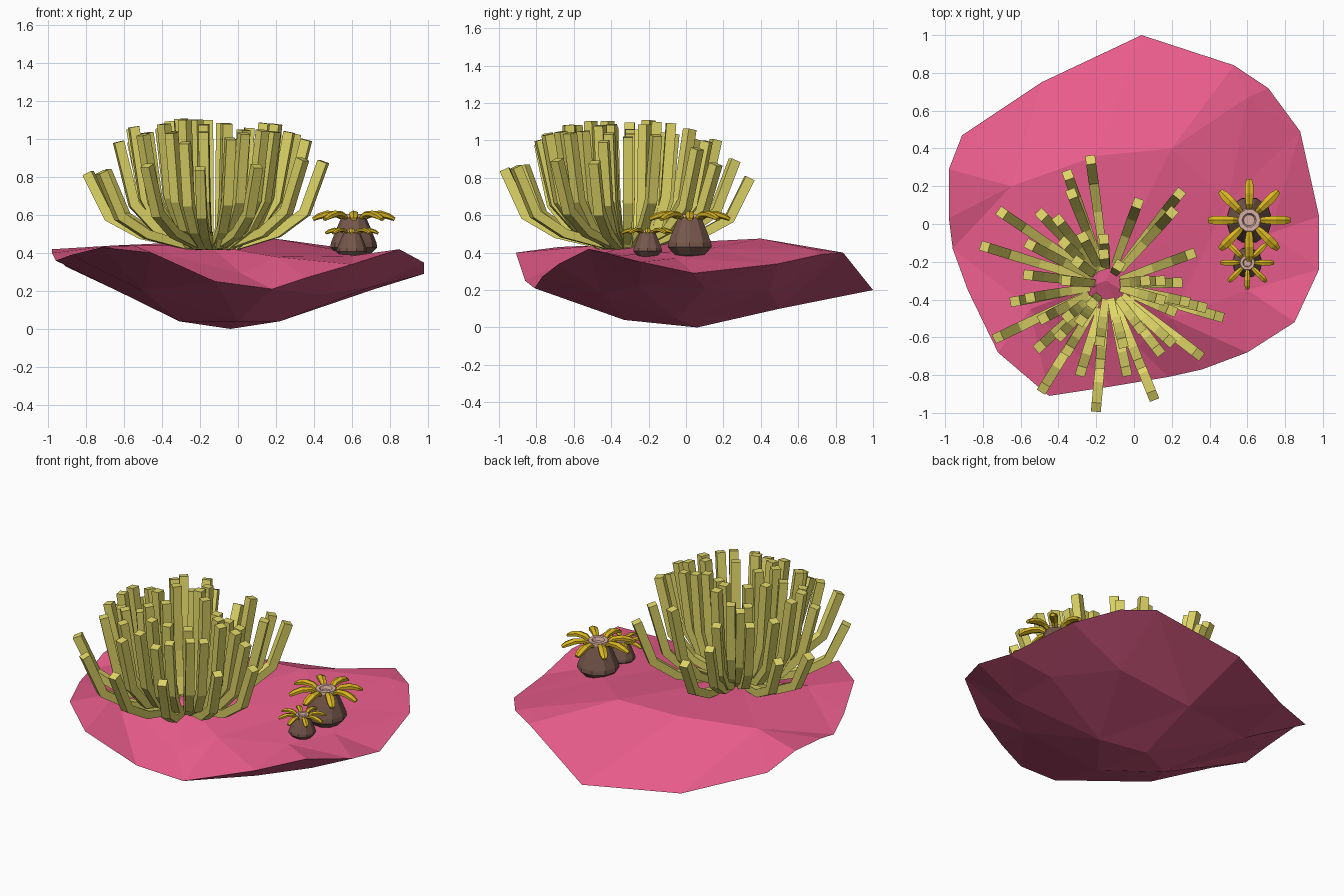
import bpy, bmesh, math, random
from mathutils import Vector
from mathutils.geometry import delaunay_2d_cdt

random.seed(4)
if "Cube" in bpy.data.objects:
    bpy.data.objects.remove(bpy.data.objects["Cube"])


def material(name, colour):
    mat = bpy.data.materials.new(name)
    mat.use_nodes = True
    mat.diffuse_color = (*colour, 1)
    mat.node_tree.nodes["Principled BSDF"].inputs["Base Color"].default_value = (*colour, 1)
    return mat


pink = material("rock pink", (.81, .107, .26))
maroon = material("underside maroon", (.57, .085, .19))
olive = material("coral yellow green", (.74, .67, .135))
brown = material("polyp brown", (.18, .095, .072))
gold = material("tentacle gold", (.7, .47, .015))
blush = material("mouth blush", (.68, .42, .36))


def finish(bm, name, *mats):
    """Turn a bmesh into a flat shaded object."""
    mesh = bpy.data.meshes.new(name)
    bm.to_mesh(mesh)
    bm.free()
    for mat in mats:
        mesh.materials.append(mat)
    obj = bpy.data.objects.new(name, mesh)
    bpy.context.collection.objects.link(obj)
    return obj


def sweep(bm, path, sizes, side, sides):
    """Sweep a regular section (half width, half thickness) along a path."""
    rings = []
    for i, point in enumerate(path):
        tangent = (path[min(i + 1, len(path) - 1)] - path[max(i - 1, 0)]).normalized()
        normal = side.cross(tangent).normalized()
        ring = []
        for k in range(sides):
            a = math.tau * (k + .5) / sides
            offset = side * math.cos(a) * sizes[i][0] + normal * math.sin(a) * sizes[i][1]
            ring.append(bm.verts.new(point + offset))
        rings.append(ring)
    for low, high in zip(rings, rings[1:]):
        for k in range(sides):
            j = (k + 1) % sides
            bm.faces.new((low[k], low[j], high[j], high[k]))
    bm.faces.new(rings[0][::-1])
    bm.faces.new(rings[-1])


# Rock: a shared rim, with a faceted top and a faceted underside
rim = [(.04, 1, .2), (.53, .84, .4), (.71, .72, .39), (.88, .49, .34), (.98, .04, .29),
       (.98, -.24, .35), (.85, -.52, .42), (.6, -.68, .34), (.36, -.77, .27),
       (.18, -.81, .21), (-.12, -.86, .25), (-.45, -.91, .4), (-.72, -.68, .43),
       (-.88, -.35, .39), (-.96, -.13, .36), (-.98, .03, .4), (-.98, .29, .42),
       (-.91, .47, .33), (-.49, .75, .19)]
top = [(.2, .4, .475), (-.15, -.3, .44), (-.65, .2, .44), (.72, -.05, .37), (.5, .12, .42),
       (.6, .67, .42), (-.2, .36, .46), (-.55, -.45, .44), (.2, -.5, .38),
       (.02, -.65, .29), (.6, -.35, .385)]
bottom = [(-.04, .06, 0), (.22, -.05, .04), (-.31, -.1, .04), (0, -.33, .04), (0, .5, .1),
          (.72, .1, .21), (.7, -.25, .22), (-.5, -.45, .2), (.45, -.45, .18),
          (-.55, .35, .16), (.48, .45, .19)]

bm = bmesh.new()
rim_verts = [bm.verts.new(p) for p in rim]
for index, inner in enumerate((top, bottom)):
    verts = rim_verts + [bm.verts.new(p) for p in inner]
    flat = [v.co.xy for v in verts]
    _, _, faces, origin, _, _ = delaunay_2d_cdt(flat, [], [list(range(len(rim)))], 1, 1e-5)
    for face in faces:
        bm.faces.new([verts[origin[i][0]] for i in face]).material_index = index
bmesh.ops.recalc_face_normals(bm, faces=bm.faces)
finish(bm, "rock", pink, maroon)

# Coral: square branches that spread from a small ring and turn upwards
tips = [(-.7, .06), (-.79, -.12), (-.35, .26), (-.23, .34), (-.33, .16), (-.49, .05),
        (-.4, .02), (-.55, -.11), (-.37, -.1), (-.56, -.27), (-.63, -.41), (-.72, -.6),
        (-.55, -.39), (-.48, -.5), (-.5, -.65), (-.39, -.59), (-.35, -.49), (-.48, -.87),
        (-.35, -.67), (-.28, -.78), (-.2, -.97), (-.18, -.74), (-.18, -.62), (-.28, -.51),
        (-.04, -.78), (.1, -.91), (.03, -.74), (-.06, -.63), (.13, -.67), (.19, -.62),
        (.03, -.55), (.34, -.69), (.2, -.46), (.14, -.4), (.45, -.49), (.36, -.44),
        (.27, -.41), (.06, -.3), (.14, -.3), (.23, -.31), (.3, -.16), (.24, .16),
        (.2, .06), (.02, .11), (-.16, -.08), (-.16, -.16), (-.27, -.07), (-.3, -.2),
        (-.36, -.3), (-.08, -.22), (-.22, -.42)]
centre = Vector((-.14, -.32, 0))
ground = .435
bm = bmesh.new()
for x, y in tips:
    reach = Vector((x, y, 0)) - centre
    r = reach.length
    out = reach.normalized()
    start = min(random.uniform(.08, .15), r * .7)
    height = 1.11 - 1.3 * r ** 4 - ground - random.uniform(0, .07)
    path = []
    for spread, rise in ((0, 0), (.48, .16), (.79, .4), (1, 1)):
        path.append(centre + out * (start + (r - start) * spread)
                    + Vector((0, 0, ground + height * rise)))
    side = Vector((-out.y, out.x, 0))
    sweep(bm, path, [(.028, .028), (.034, .034), (.037, .037), (.037, .037)], side, 4)
bmesh.ops.recalc_face_normals(bm, faces=bm.faces)
finish(bm, "branch_coral", olive)


# Polyps: a turned body with a sunken mouth and eight drooping tentacles
def polyp(name, x, y, z, size):
    count = 10
    profile = [(.05, 0), (.085, .01), (.124, .05), (.12, .075), (.092, .145), (.064, .21),
               (.06, .225), (.038, .225), (.03, .205)]
    bm = bmesh.new()
    rings = []
    for r, h in profile:
        rings.append([bm.verts.new((r * math.cos(math.tau * k / count),
                                    r * math.sin(math.tau * k / count), h))
                      for k in range(count)])
    for level, (low, high) in enumerate(zip(rings, rings[1:])):
        for k in range(count):
            j = (k + 1) % count
            face = bm.faces.new((low[k], low[j], high[j], high[k]))
            face.material_index = int(level >= 5)
    bm.faces.new(rings[0][::-1])
    bm.faces.new(rings[-1]).material_index = 1
    body = finish(bm, name + "_body", brown, blush)

    bm = bmesh.new()
    for k in range(8):
        a = math.tau * k / 8
        out = Vector((math.cos(a), math.sin(a), 0))
        path = [out * r + Vector((0, 0, h))
                for r, h in ((.05, .2), (.09, .224), (.14, .226), (.185, .213), (.215, .198))]
        sizes = [(.014, .01), (.022, .016), (.027, .018), (.026, .016), (.016, .01)]
        sweep(bm, path, sizes, Vector((-out.y, out.x, 0)), 6)
    bmesh.ops.recalc_face_normals(bm, faces=bm.faces)
    tentacles = finish(bm, name + "_tentacles", gold)
    for obj in (body, tentacles):
        obj.location = (x, y, z)
        obj.scale = (size, size, size)


polyp("large_polyp", .61, .02, .38, 1)
polyp("small_polyp", .6, -.205, .375, .65)
